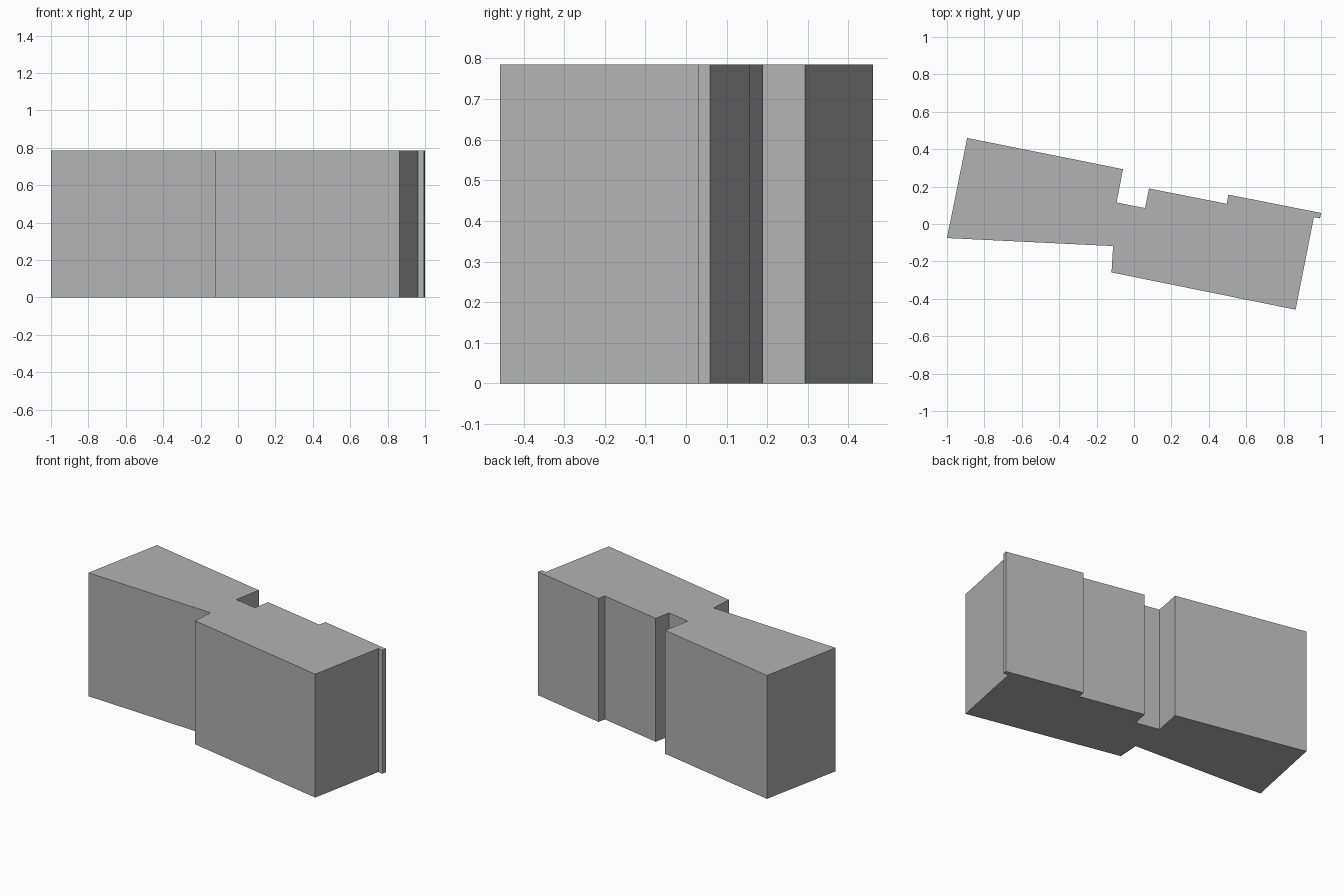
import bpy
import bmesh

cube = bpy.data.objects.get("Cube")
if cube:
    bpy.data.objects.remove(cube, do_unlink=True)

HEIGHT = 0.785

# Footprint outline, counter-clockwise from the front right corner
FOOTPRINT = [
    (-1.0, -0.075), (-0.112, -0.118), (-0.12, -0.259),   # front wall and step
    (0.864, -0.458), (0.962, 0.037),                     # left end wall
    (0.994, 0.03), (1.0, 0.059),                         # small corner pier
    (0.505, 0.157), (0.496, 0.108), (0.08, 0.19),        # shallow back step
    (0.059, 0.085), (-0.093, 0.115), (-0.059, 0.293),    # back recess
    (-0.892, 0.46),                                      # back right corner
]


def make_material(name, color):
    mat = bpy.data.materials.new(name)
    mat.use_nodes = True
    mat.diffuse_color = color
    mat.node_tree.nodes["Principled BSDF"].inputs["Base Color"].default_value = color
    return mat


def extrude_outline(name, outline, height, mat):
    bm = bmesh.new()
    base = bm.faces.new([bm.verts.new((x, y, 0)) for x, y in outline])
    result = bmesh.ops.extrude_face_region(bm, geom=[base], use_keep_orig=True)
    top = [g for g in result["geom"] if isinstance(g, bmesh.types.BMVert)]
    bmesh.ops.translate(bm, vec=(0, 0, height), verts=top)
    bmesh.ops.recalc_face_normals(bm, faces=bm.faces)
    mesh = bpy.data.meshes.new(name)
    bm.to_mesh(mesh)
    bm.free()
    mesh.materials.append(mat)
    obj = bpy.data.objects.new(name, mesh)
    bpy.context.collection.objects.link(obj)
    return obj


# Flat-roofed building block
grey = make_material("light grey", (0.45, 0.45, 0.45, 1))
extrude_outline("building_block", FOOTPRINT, HEIGHT, grey)
